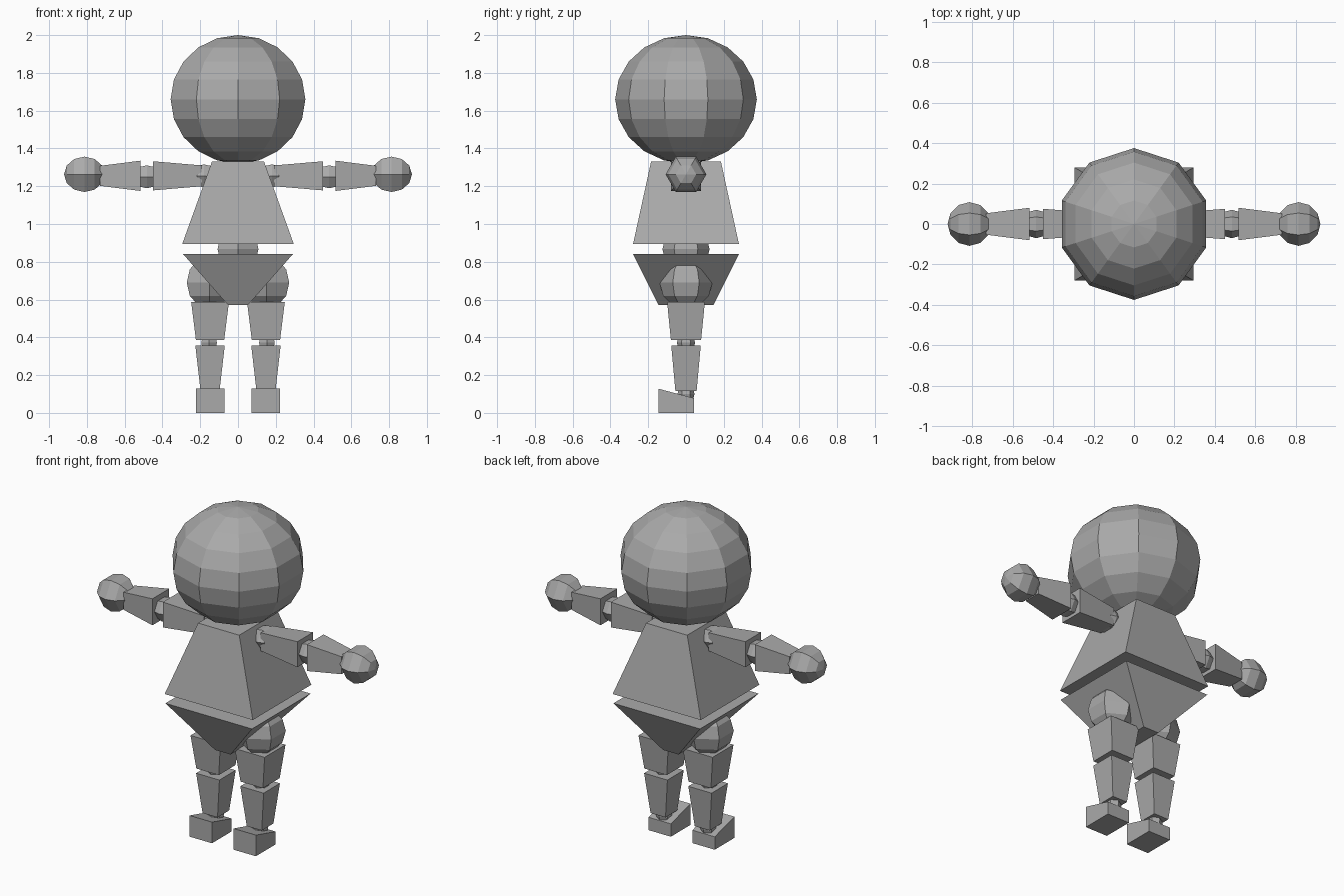
import bpy
import bmesh
import math
from mathutils import Matrix, Vector

cube = bpy.data.objects.get("Cube")
if cube:
    bpy.data.objects.remove(cube, do_unlink=True)

grey = bpy.data.materials.new("plain_grey")
grey.use_nodes = True
grey.diffuse_color = (0.4, 0.4, 0.4, 1)
grey.node_tree.nodes["Principled BSDF"].inputs["Base Color"].default_value = (0.4, 0.4, 0.4, 1)


def finish(name, bm):
    bmesh.ops.recalc_face_normals(bm, faces=bm.faces)
    mesh = bpy.data.meshes.new(name)
    bm.to_mesh(mesh)
    bm.free()
    mesh.materials.append(grey)
    obj = bpy.data.objects.new(name, mesh)
    bpy.context.collection.objects.link(obj)
    return obj


def ball(name, center, radius, segments=6, rings=6, height=1.0, along_x=False):
    """Faceted ball with its poles on z, or on x."""
    bm = bmesh.new()
    bmesh.ops.create_uvsphere(bm, u_segments=segments, v_segments=rings, radius=radius)
    turn = Matrix.Rotation(math.pi / 2, 4, "Y") if along_x else Matrix()
    bm.transform(Matrix.Translation(center) @ turn @ Matrix.Diagonal((1, 1, height, 1)))
    return finish(name, bm)


def block(name, center, start, end, half_start, half_end, along_x=False):
    """Tapered box running along z or x, with half sizes at each end."""
    bm = bmesh.new()
    bmesh.ops.create_cube(bm, size=2)
    for v in bm.verts:
        at_end = v.co.z > 0
        a, b = half_end if at_end else half_start
        along = end if at_end else start
        offset = Vector((along, v.co.x * a, v.co.y * b)) if along_x \
            else Vector((v.co.x * a, v.co.y * b, along))
        v.co = offset + Vector(center)
    return finish(name, bm)


# Head and body
ball("head", (0, 0, 1.66), 0.375, 10, 10, height=0.907)
block("torso", (0, 0, 0), 0.895, 1.33, (0.295, 0.28), (0.138, 0.185))
ball("waist_joint", (0, 0, 0.867), 0.125)
block("pelvis", (0, 0, 0), 0.57, 0.84, (0.052, 0.145), (0.29, 0.28))

for side, s in (("left", 1), ("right", -1)):
    # Arm
    arm = (0, 0, 1.255)
    ball(side + "_shoulder", (s * 0.18, 0, 1.255), 0.07, along_x=True)
    block(side + "_upper_arm", arm, s * 0.19, s * 0.45, (0.055, 0.055), (0.075, 0.077), True)
    ball(side + "_elbow", (s * 0.483, 0, 1.25), 0.07, along_x=True)
    block(side + "_forearm", arm, s * 0.517, s * 0.73, (0.08, 0.08), (0.053, 0.053), True)
    ball(side + "_hand", (s * 0.813, 0, 1.263), 0.108, along_x=True)

    # Leg
    leg = (s * 0.148, 0, 0)
    ball(side + "_hip", (s * 0.15, 0, 0.69), 0.14)
    block(side + "_thigh", leg, 0.387, 0.588, (0.075, 0.08), (0.1, 0.1))
    ball(side + "_knee", (s * 0.153, 0, 0.372), 0.048)
    block(side + "_shin", leg, 0.115, 0.357, (0.05, 0.056), (0.078, 0.078))
    ball(side + "_ankle", (s * 0.148, 0, 0.1), 0.045)

    # Foot slopes down towards the heel
    foot = block(side + "_foot", (s * 0.147, -0.052, 0), 0, 0.128, (0.075, 0.094), (0.075, 0.094))
    for v in foot.data.vertices:
        if v.co.y > 0 and v.co.z > 0.1:
            v.co.z = 0.078
